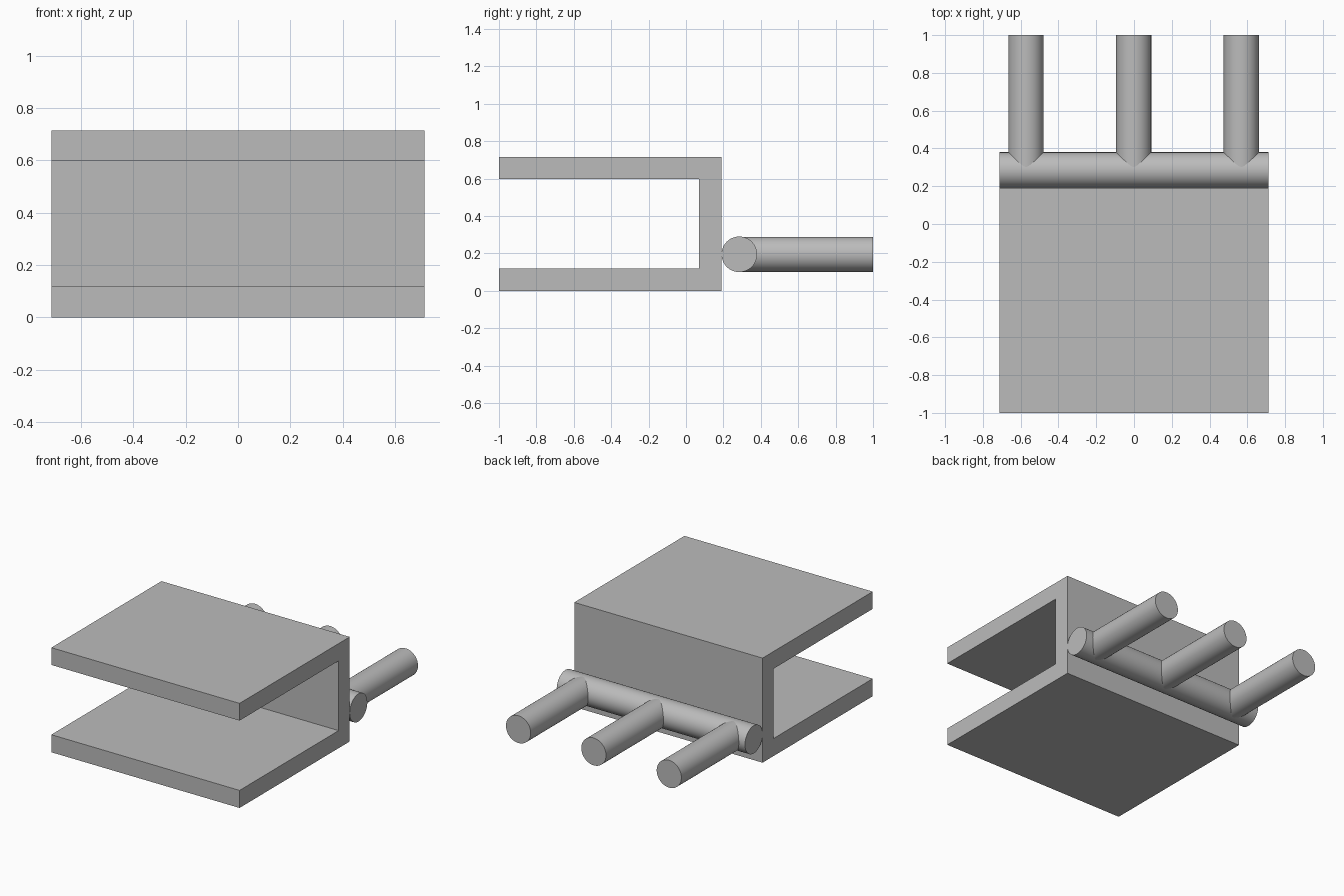
import bpy
import bmesh
import math

cube = bpy.data.objects.get("Cube")
if cube:
    bpy.data.objects.remove(cube, do_unlink=True)

# Single grey material
GREY = (0.5, 0.5, 0.5, 1.0)
grey = bpy.data.materials.new("plain grey")
grey.use_nodes = True
grey.diffuse_color = GREY
grey.node_tree.nodes["Principled BSDF"].inputs["Base Color"].default_value = GREY

HALF_WIDTH = 0.712
BAR_Y, BAR_Z, BAR_RADIUS = 0.285, 0.195, 0.095


def extruded_profile(name, profile, half_width):
    """Extrude a closed (y, z) outline along x."""
    bm = bmesh.new()
    face = bm.faces.new([bm.verts.new((-half_width, y, z)) for y, z in profile])
    result = bmesh.ops.extrude_face_region(bm, geom=[face])
    moved = [v for v in result["geom"] if isinstance(v, bmesh.types.BMVert)]
    bmesh.ops.translate(bm, verts=moved, vec=(2 * half_width, 0, 0))
    bmesh.ops.recalc_face_normals(bm, faces=bm.faces)
    mesh = bpy.data.meshes.new(name)
    bm.to_mesh(mesh)
    bm.free()
    obj = bpy.data.objects.new(name, mesh)
    bpy.context.collection.objects.link(obj)
    mesh.materials.append(grey)
    return obj


def rod(name, radius, length, location, rotation):
    """Smooth round rod with sharp flat ends."""
    bpy.ops.mesh.primitive_cylinder_add(
        vertices=64, radius=radius, depth=length, location=location, rotation=rotation)
    obj = bpy.context.object
    obj.name = name
    obj.data.materials.append(grey)
    bpy.ops.object.shade_smooth_by_angle(angle=math.radians(30))
    return obj


# Channel bracket, open towards the front
extruded_profile("channel_bracket", [
    (-1, 0), (0.19, 0), (0.19, 0.715), (-1, 0.715),
    (-1, 0.597), (0.07, 0.597), (0.07, 0.12), (-1, 0.12)], HALF_WIDTH)

# Round bar along the back wall
rod("cross_bar", BAR_RADIUS, 2 * HALF_WIDTH, (0, BAR_Y, BAR_Z), (0, math.pi / 2, 0))

# Three prongs pointing backwards from the bar
for side, x in (("right", -0.572), ("middle", -0.002), ("left", 0.568)):
    rod(side + "_prong", 0.0935, 1 - BAR_Y, (x, (1 + BAR_Y) / 2, BAR_Z), (math.pi / 2, 0, 0))
